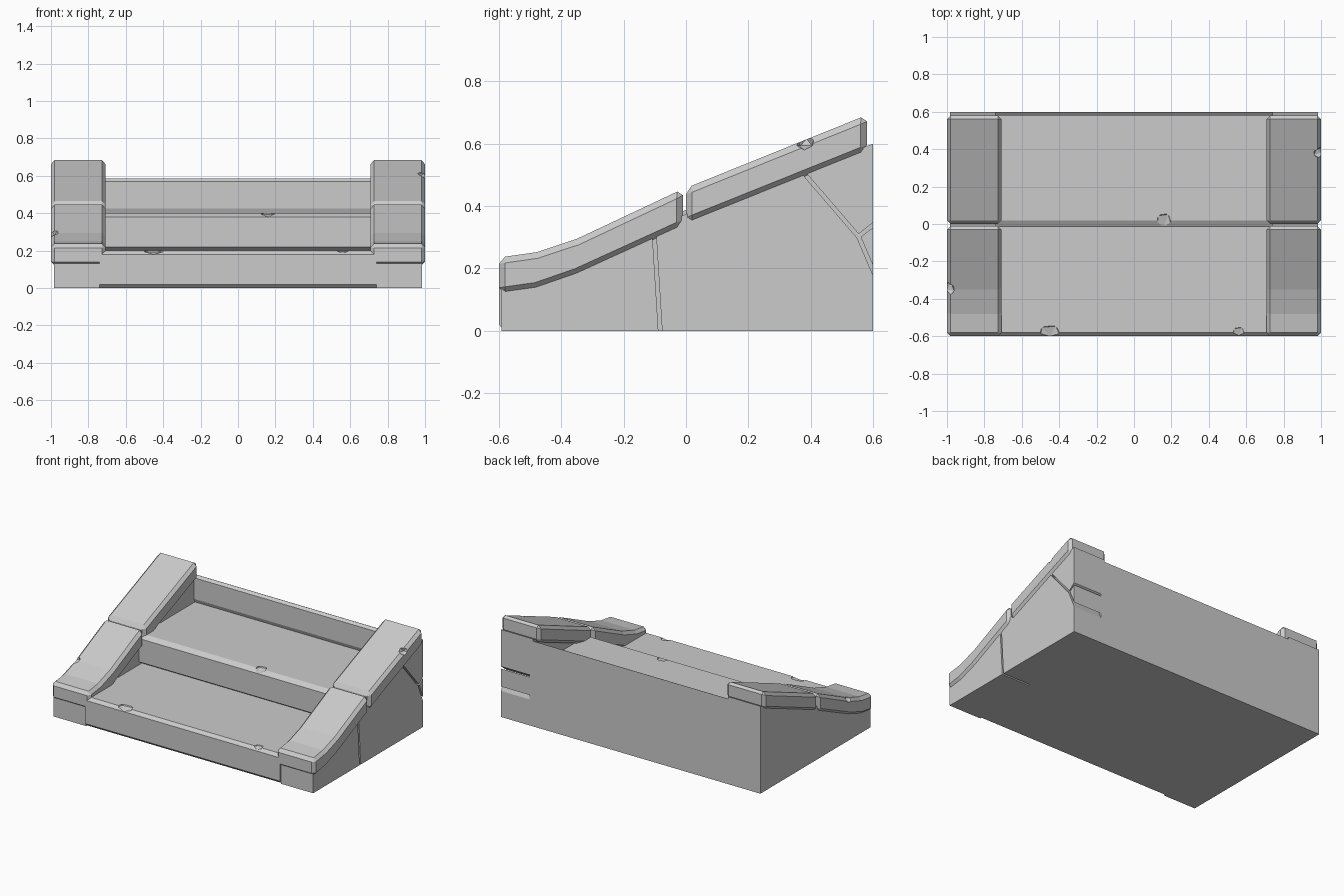
import bpy, bmesh
from math import atan2, hypot
from mathutils import Matrix, Vector

cube = bpy.data.objects.get("Cube")
if cube:
    bpy.data.objects.remove(cube, do_unlink=True)

stone = bpy.data.materials.new("grey_stone")
stone.use_nodes = True
stone.diffuse_color = (0.6, 0.6, 0.6, 1)
stone.node_tree.nodes["Principled BSDF"].inputs["Base Color"].default_value = (0.6, 0.6, 0.6, 1)


def finish(name, bm):
    bmesh.ops.recalc_face_normals(bm, faces=bm.faces)
    mesh = bpy.data.meshes.new(name)
    bm.to_mesh(mesh)
    bm.free()
    mesh.materials.append(stone)
    obj = bpy.data.objects.new(name, mesh)
    bpy.context.collection.objects.link(obj)
    return obj


def extrude_profile(name, profile, x0, x1):
    """Side profile of (y, z) points extruded along x."""
    bm = bmesh.new()
    face = bm.faces.new([bm.verts.new((x0, y, z)) for y, z in profile])
    new = bmesh.ops.extrude_face_region(bm, geom=[face])["geom"]
    bmesh.ops.translate(bm, vec=(x1 - x0, 0, 0),
                        verts=[v for v in new if isinstance(v, bmesh.types.BMVert)])
    return finish(name, bm)


def apply(obj, mod):
    bpy.context.view_layer.objects.active = obj
    bpy.ops.object.modifier_apply(modifier=mod.name)


def bevel(obj, width):
    mod = obj.modifiers.new("bevel", "BEVEL")
    mod.width, mod.segments = width, 1
    mod.limit_method, mod.angle_limit = "ANGLE", 0.8
    apply(obj, mod)


def cut(obj, cutter):
    mod = obj.modifiers.new("cut", "BOOLEAN")
    mod.operation, mod.solver, mod.object = "DIFFERENCE", "EXACT", cutter
    apply(obj, mod)
    bpy.data.objects.remove(cutter, do_unlink=True)


def chip(obj, centre, size, turn=0.4):
    """Break a small faceted piece off an edge."""
    bm = bmesh.new()
    bmesh.ops.create_icosphere(bm, subdivisions=1, radius=1)
    place = Matrix.Translation(centre) @ Matrix.Diagonal((*size, 1))
    bmesh.ops.transform(bm, matrix=place @ Matrix.Rotation(turn, 4, "Z"), verts=bm.verts)
    cut(obj, finish("chip_cutter", bm))


def crack(obj, a, b, width=0.012):
    """Cut a thin straight slot between two (y, z) points."""
    bm = bmesh.new()
    bmesh.ops.create_cube(bm, size=1)
    length = hypot(b[0] - a[0], b[1] - a[1])
    place = (Matrix.Translation((0.885, (a[0] + b[0]) / 2, (a[1] + b[1]) / 2))
             @ Matrix.Rotation(atan2(b[1] - a[1], b[0] - a[0]), 4, "X")
             @ Matrix.Diagonal((0.23, length, width, 1)))
    bmesh.ops.transform(bm, matrix=place, verts=bm.verts)
    cut(obj, finish("crack_cutter", bm))


# Steps with chamfered noses and undercut feet
steps = extrude_profile("steps", [
    (-0.58, 0), (-0.6, 0.02), (-0.6, 0.18), (-0.58, 0.2), (0.015, 0.2),
    (-0.015, 0.22), (-0.015, 0.38), (0.02, 0.4), (0.59, 0.4), (0.58, 0.425),
    (0.58, 0.57), (0.598, 0.585), (0.6, 0.585), (0.6, 0)], -0.74, 0.74)
chip(steps, (0.16, -0.01, 0.405), (0.05, 0.08, 0.025))
chip(steps, (-0.45, -0.6, 0.205), (0.07, 0.07, 0.025))
chip(steps, (0.56, -0.6, 0.205), (0.04, 0.06, 0.02))

# Side walls and two-piece sloping copings
wall_profile = [(-0.592, 0), (-0.592, 0.16), (-0.48, 0.17), (-0.35, 0.22),
                (-0.01, 0.37), (0.6, 0.6), (0.6, 0)]
lower_profile = [(-0.6, 0.118), (-0.48, 0.135), (-0.35, 0.18), (-0.01, 0.335),
                 (-0.01, 0.455), (-0.35, 0.295), (-0.48, 0.252), (-0.6, 0.235)]
upper_profile = [(0, 0.342), (0.58, 0.575), (0.58, 0.692), (0, 0.458)]
parts = {}
for side, s in (("left", 1), ("right", -1)):
    parts[side, "wall"] = extrude_profile(side + "_wall", wall_profile, s * 0.74, s * 0.985)
    for level, profile in (("lower", lower_profile), ("upper", upper_profile)):
        coping = extrude_profile(f"{side}_{level}_coping", profile, s * 0.708, s * 1.0)
        bevel(coping, 0.02)
        parts[side, level] = coping

# Cracks in the left wall
for a, b in (((-0.105, 0.36), (-0.082, -0.01)), ((0.37, 0.515), (0.555, 0.3)),
             ((0.55, 0.3), (0.62, 0.355)), ((0.55, 0.31), (0.61, 0.17))):
    crack(parts["left", "wall"], a, b)

# Chipped coping edges
chip(parts["left", "upper"], (1.0, 0.38, 0.605), (0.045, 0.035, 0.025))
chip(parts["right", "lower"], (-1.0, -0.35, 0.295), (0.045, 0.045, 0.025))
